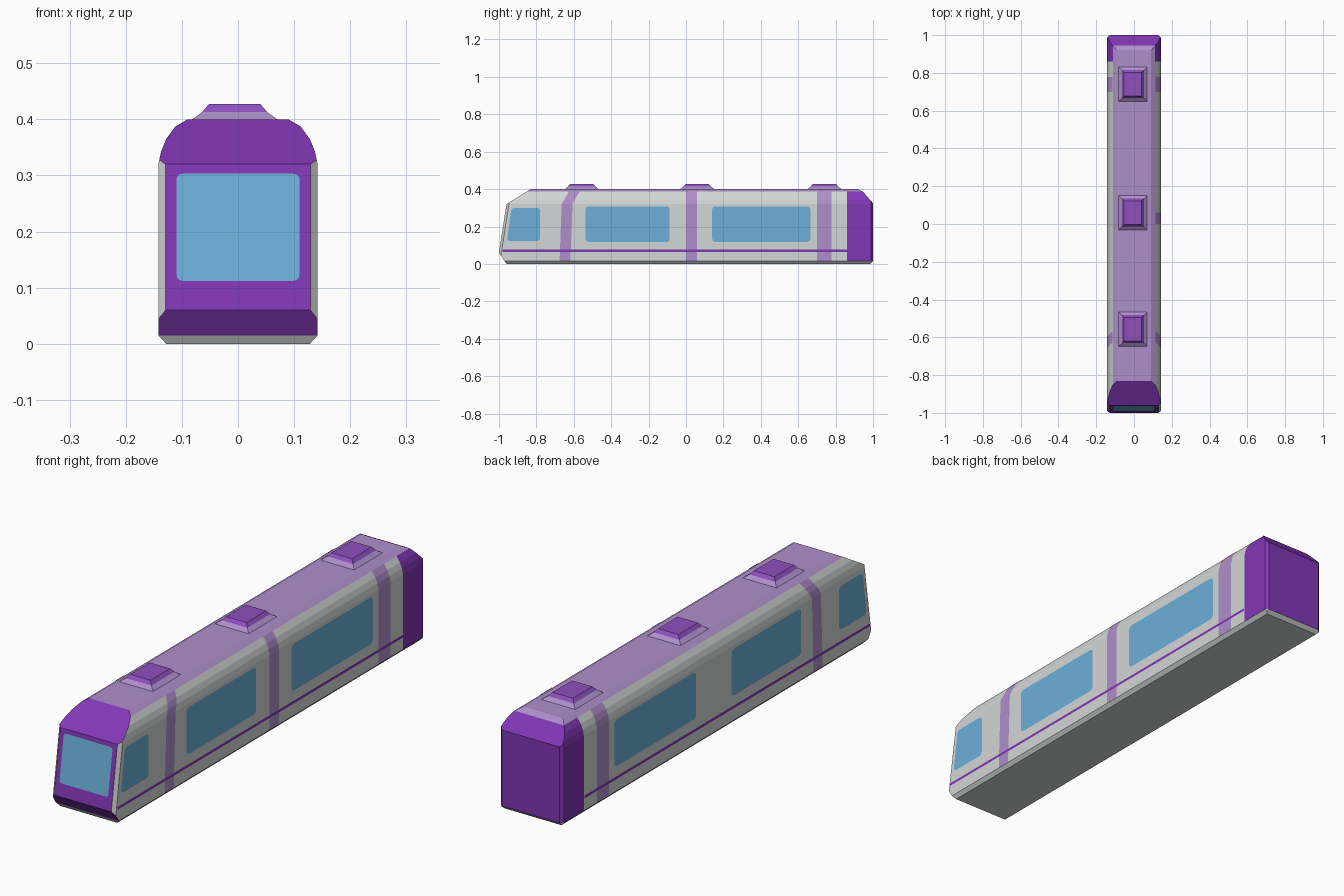
import bpy, bmesh
from mathutils import Vector

if "Cube" in bpy.data.objects:
    bpy.data.objects.remove(bpy.data.objects["Cube"])


def material(name, rgb):
    m = bpy.data.materials.new(name)
    lin = [((c / 255 + 0.055) / 1.055) ** 2.4 for c in rgb]
    m.diffuse_color = (*lin, 1)
    m.use_nodes = True
    m.node_tree.nodes["Principled BSDF"].inputs["Base Color"].default_value = m.diffuse_color
    return m


WHITE, LILAC, PURPLE, MID, BLUE = range(5)
MATS = [material("shell white", (212, 215, 215)),
        material("pale lilac", (175, 143, 202)),
        material("deep purple", (130, 55, 182)),
        material("mid purple", (142, 80, 190)),
        material("window blue", (108, 175, 217))]


def finish(bm, name, mats):
    me = bpy.data.meshes.new(name)
    bm.to_mesh(me)
    bm.free()
    for i in mats:
        me.materials.append(MATS[i])
    ob = bpy.data.objects.new(name, me)
    bpy.context.collection.objects.link(ob)
    return ob


# half cross-section (x, z), bottom to roof
HALF = [(0.128, 0), (0.142, 0.015), (0.142, 0.32), (0.137, 0.343),
        (0.128, 0.365), (0.112, 0.387), (0.09, 0.40)]

# ---- body shell: extruded section, trimmed by planes ----
bm = bmesh.new()
ring = HALF + [(-x, z) for x, z in reversed(HALF)]
face = bm.faces.new([bm.verts.new((x, -1.05, z)) for x, z in ring])
ext = bmesh.ops.extrude_face_region(bm, geom=[face])["geom"]
bmesh.ops.translate(bm, vec=(0, 2.1, 0),
                    verts=[g for g in ext if isinstance(g, bmesh.types.BMVert)])


def cut(point, normal, mat=None):
    """Slice the shell; with a material, remove the outside and cap it."""
    res = bmesh.ops.bisect_plane(
        bm, geom=bm.verts[:] + bm.edges[:] + bm.faces[:], dist=1e-5,
        plane_co=point, plane_no=normal, clear_outer=mat is not None)
    if mat is not None:
        edges = [e for e in res["geom_cut"]
                 if isinstance(e, bmesh.types.BMEdge) and e.is_boundary]
        for f in bmesh.ops.edgeloop_fill(bm, edges=edges)["faces"]:
            f.material_index = mat


FRONT = Vector((0, -0.26, 0.04)).normalized()
# nose: windscreen, hood slope, lower lip, corner bevels
cut((0, -1, 0.06), FRONT, PURPLE)
cut((0, -0.96, 0.32), (0, -0.08, 0.13), PURPLE)
cut((0, -1, 0.06), (0, -0.06, -0.04), PURPLE)
for s in (1, -1):
    cut((s * 0.129, -1, 0.06), FRONT + Vector((s, 0, 0)), WHITE)
# tail: end wall, roof slopes, lower edge, corner bevels
cut((0, 1, 0), (0, 1, 0), PURPLE)
cut((0, 1, 0.325), (0, 0.062, 0.055), PURPLE)
cut((0, 0.945, 0.387), (0, 0.013, 0.025), LILAC)
cut((0, 1, 0.015), (0, 1, -1), WHITE)
for s in (1, -1):
    cut((s * 0.13, 1, 0), (s, 1, 0), PURPLE)
# colour borders
cut((0, 0, 0.015), (0, 0, 1))
cut((0, 0.86, 0), (0, 1, 0))
bmesh.ops.recalc_face_normals(bm, faces=bm.faces[:])
for f in bm.faces:
    c = f.calc_center_median()
    if c.z < 0.015:
        f.material_index = WHITE
    elif f.normal.z > 0.8 and f.normal.y > -0.1:
        f.material_index = LILAC
    elif c.y > 0.86:
        f.material_index = PURPLE
finish(bm, "body_shell", [WHITE, LILAC, PURPLE])


# ---- windows and stripes: thin plates on the shell ----
def rounded(quad, r):
    pts = []
    for i, p in enumerate(quad):
        a = (quad[i - 1] - p).normalized() * r
        b = (quad[(i + 1) % 4] - p).normalized() * r
        pts += [p + a * (1 - t) ** 2 + b * t ** 2 for t in (0, 0.33, 0.67, 1)]
    return pts


def plate(name, quad, out, mat, r=0.02):
    quad = [Vector(p) for p in quad]
    out = Vector(out)
    pts = rounded(quad, r) if r else quad
    b = bmesh.new()
    f = b.faces.new([b.verts.new(p + out.normalized() * 0.0015) for p in pts])
    f.normal_update()
    if f.normal.dot(out) < 0:
        f.normal_flip()
    finish(b, name, [mat])


def windscreen_y(z):
    return -1 + (z - 0.06) * 0.04 / 0.26


plate("windscreen", [(x, windscreen_y(z), z) for x, z in
                     ((-0.11, 0.112), (0.11, 0.112), (0.11, 0.303), (-0.11, 0.303))],
      FRONT, BLUE, 0.012)

SIDE_WINDOWS = {"cab_window": (-0.958, -0.78, -0.78, -0.933, 0.122, 0.30),
                "middle_window": (-0.537, -0.088, -0.088, -0.537, 0.117, 0.308),
                "rear_window": (0.14, 0.665, 0.665, 0.14, 0.117, 0.308)}
for s, side in ((1, "right"), (-1, "left")):
    x = s * 0.142
    for name, (a, b2, c, d, lo, hi) in SIDE_WINDOWS.items():
        plate(f"{name}_{side}", [(x, a, lo), (x, b2, lo), (x, c, hi), (x, d, hi)],
              (s, 0, 0), BLUE)
    plate(f"side_stripe_{side}", [(x, -0.982, 0.065), (x, 0.86, 0.065),
                                  (x, 0.86, 0.076), (x, -0.981, 0.076)],
          (s, 0, 0), PURPLE, 0)


# ---- vertical bands wrapping from the sill to the roof edge ----
def band(name, s, y0, y1, lean):
    b = bmesh.new()
    rows = []
    for x, z in HALF[1:6]:
        dy = lean * max(0, z - 0.30) / 0.087
        up = 0.001 if z > 0.33 else 0
        rows.append([b.verts.new((s * (x + 0.001), y + dy, z + up)) for y in (y0, y1)])
    for p, q in zip(rows, rows[1:]):
        loop = [p[0], p[1], q[1], q[0]]
        b.faces.new(loop if s > 0 else loop[::-1])
    finish(b, name, [LILAC])


for s, side in ((1, "right"), (-1, "left")):
    band(f"front_band_{side}", s, -0.676, -0.618, 0.05)
    band(f"rear_band_{side}", s, 0.70, 0.778, 0)
band("middle_band_right", 1, 0.0, 0.06, 0)

# ---- roof units: lilac skirt with a purple lid ----
LEVELS = [(0.080, 0.095, 0.397), (0.058, 0.074, 0.413), (0.046, 0.063, 0.427)]
for name, yc in (("front", -0.557), ("middle", 0.06), ("rear", 0.74)):
    b = bmesh.new()
    rings = [[b.verts.new((-0.006 + sx * hx, yc + sy * hy, z))
              for sx, sy in ((-1, -1), (1, -1), (1, 1), (-1, 1))]
             for hx, hy, z in LEVELS]
    for k in range(2):
        for i in range(4):
            j = (i + 1) % 4
            f = b.faces.new((rings[k][i], rings[k][j], rings[k + 1][j], rings[k + 1][i]))
            f.material_index = k
    b.faces.new(rings[2]).material_index = 1
    b.faces.new(rings[0][::-1])
    finish(b, f"roof_unit_{name}", [LILAC, MID])
